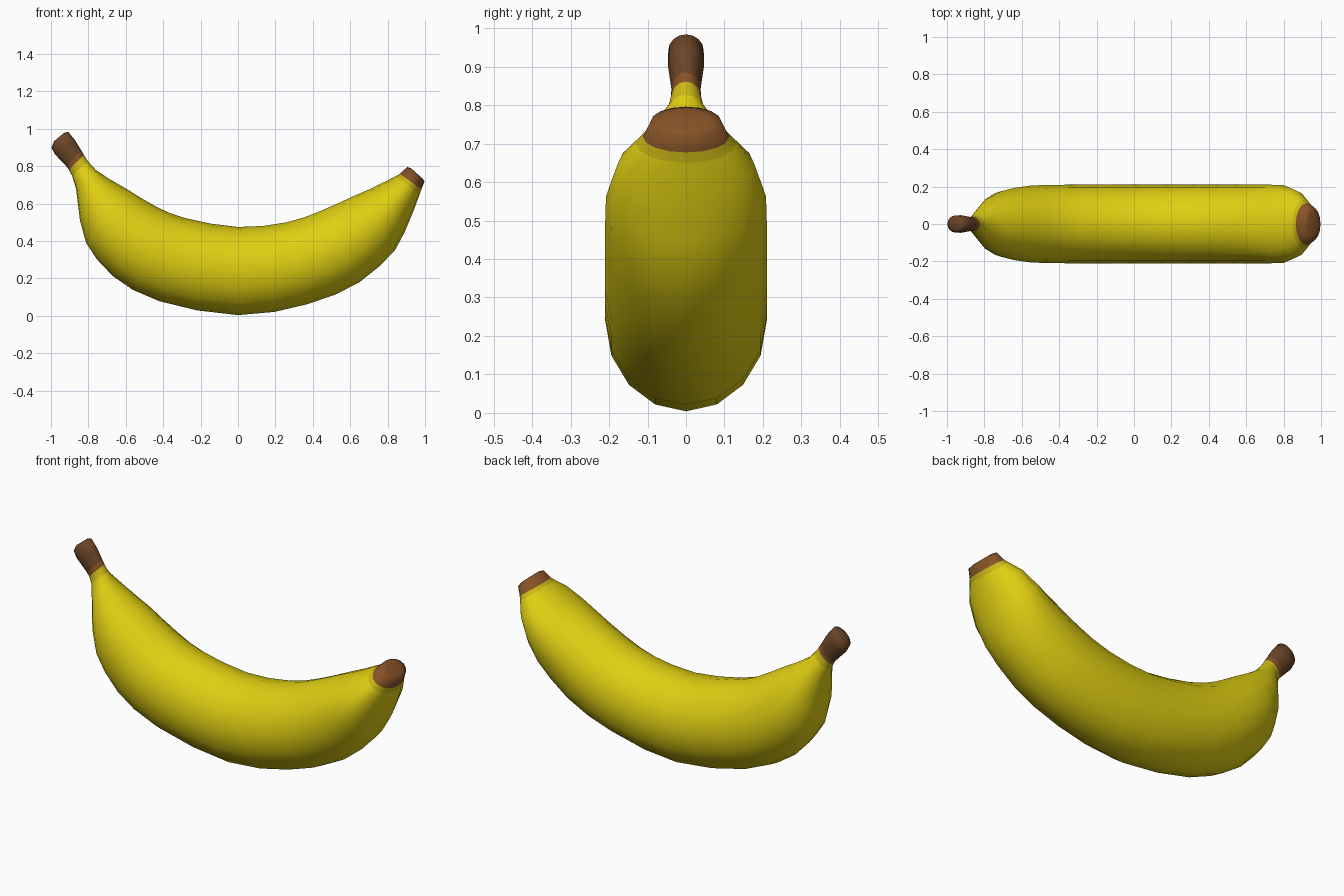
import bpy, bmesh, math
from mathutils import Vector

if "Cube" in bpy.data.objects:
    bpy.data.objects.remove(bpy.data.objects["Cube"])

N = 16  # sides of each cross-section


def material(name, rgb):
    m = bpy.data.materials.new(name)
    m.diffuse_color = (*rgb, 1)
    m.use_nodes = True
    m.node_tree.nodes["Principled BSDF"].inputs["Base Color"].default_value = m.diffuse_color
    return m


mats = [material("peel yellow", (0.74, 0.62, 0.006)),
        material("ripe yellow band", (0.60, 0.48, 0.008)),
        material("tip brown", (0.24, 0.085, 0.02)),
        material("stem brown", (0.15, 0.06, 0.021))]

# Key sections from stem to tip: outer x, z, inner x, z, half width
keys = [
    (-0.982, 0.935, -0.93, 0.978, 0.032),
    (-0.998, 0.90, -0.908, 0.984, 0.046),
    (-0.98, 0.865, -0.872, 0.94, 0.047),
    (-0.918, 0.80, -0.838, 0.885, 0.038),
    (-0.888, 0.75, -0.802, 0.826, 0.048),
    (-0.866, 0.68, -0.76, 0.78, 0.092),
    (-0.845, 0.51, -0.69, 0.733, 0.142),
    (-0.812, 0.39, -0.59, 0.675, 0.178),
    (-0.67, 0.213, -0.44, 0.585, 0.205),
    (-0.42, 0.078, -0.28, 0.522, 0.21),
    (0, 0.004, 0, 0.475, 0.21),
    (0.37, 0.062, 0.26, 0.50, 0.21),
    (0.65, 0.18, 0.44, 0.56, 0.21),
    (0.84, 0.352, 0.62, 0.641, 0.21),
    (0.89, 0.445, 0.71, 0.68, 0.208),
    (0.942, 0.57, 0.795, 0.722, 0.178),
    (0.981, 0.677, 0.865, 0.759, 0.112),
    (0.997, 0.718, 0.905, 0.796, 0.092),
    (0.985, 0.736, 0.925, 0.789, 0.06),
]


def section(u):
    """Smooth (Catmull-Rom) blend of the key sections at position u."""
    i, t = int(u), u - int(u)
    if t == 0:
        return keys[i]
    return [b + 0.5 * t * (c - a + t * (2 * a - 5 * b + 4 * c - d + t * (3 * (b - c) + d - a)))
            for a, b, c, d in zip(*keys[i - 1:i + 3])]


def colour(u):
    """Brown stem and tip, each with a darker band next to the peel."""
    if u < 3:
        return 3
    if u < 3.4 or u >= 16:
        return 2
    return 1 if u < 4 or u >= 15.7 else 0


# Extra sections along the curved body and at the colour borders
stops = sorted([float(i) for i in range(len(keys))] + [i + 0.5 for i in range(7, 13)] + [3.4, 15.7])

# Banana: one skin lofted through the elliptical sections
bm = bmesh.new()
rings = []
for u in stops:
    xo, zo, xi, zi, w = section(u)
    outer, inner = Vector((xo, 0, zo)), Vector((xi, 0, zi))
    mid, half = (outer + inner) / 2, (outer - inner) / 2
    rings.append([bm.verts.new(mid + half * math.cos(a) + Vector((0, w * math.sin(a), 0)))
                  for a in (2 * math.pi * k / N for k in range(N))])

for u, a, b in zip(stops, rings, rings[1:]):
    for k in range(N):
        j = (k + 1) % N
        bm.faces.new((a[k], a[j], b[j], b[k])).material_index = colour(u)

# Closed ends
bm.faces.new(rings[0]).material_index = 3
bm.faces.new(rings[-1]).material_index = 2
bmesh.ops.recalc_face_normals(bm, faces=bm.faces)

mesh = bpy.data.meshes.new("banana")
bm.to_mesh(mesh)
bm.free()
for m in mats:
    mesh.materials.append(m)
obj = bpy.data.objects.new("banana", mesh)
bpy.context.collection.objects.link(obj)
for p in mesh.polygons:
    p.use_smooth = True
